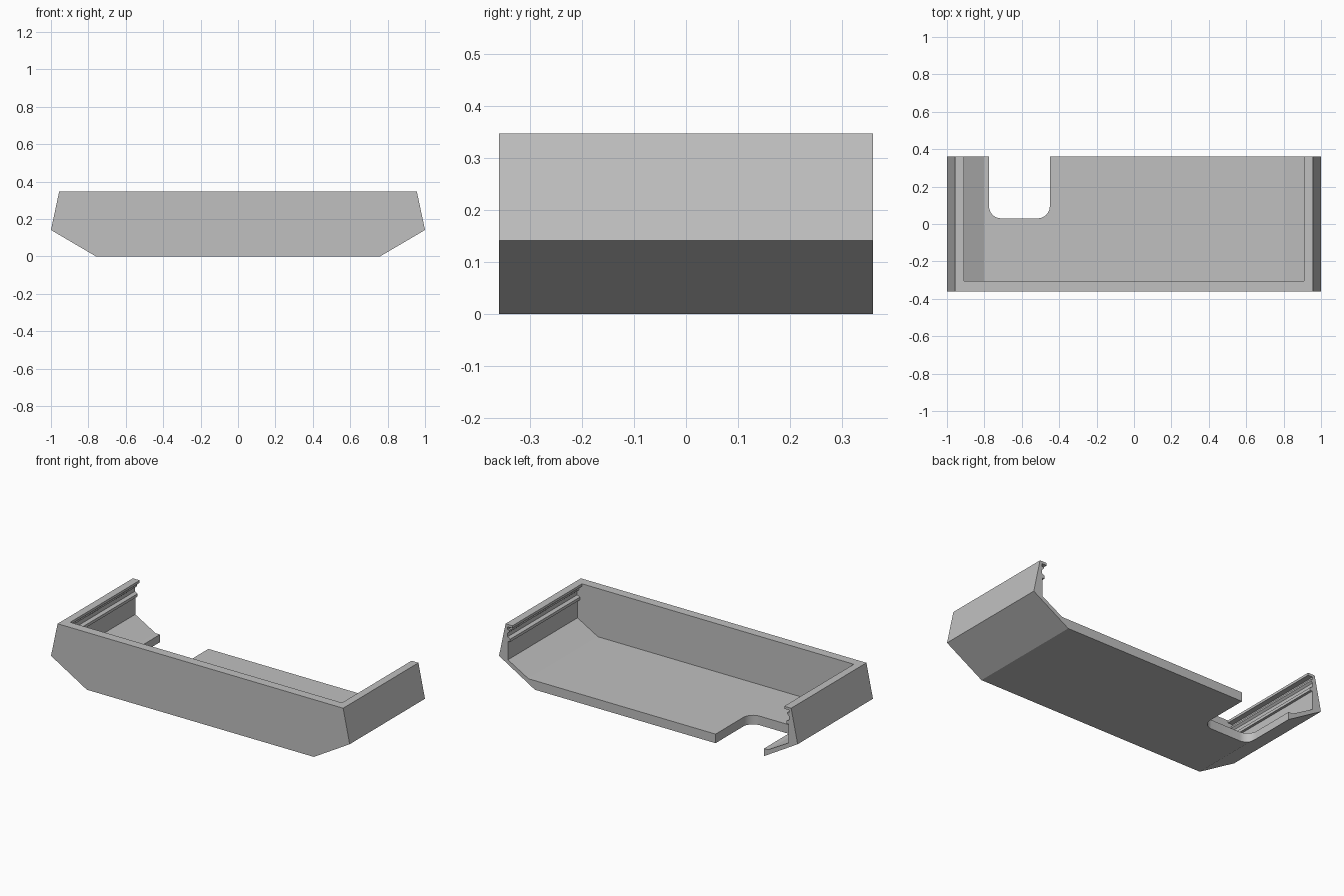
import bpy, bmesh, math
from mathutils import Vector

cube = bpy.data.objects.get("Cube")
if cube:
    bpy.data.objects.remove(cube, do_unlink=True)

grey = bpy.data.materials.new("plain grey")
grey.use_nodes = True
colour = (0.53, 0.53, 0.53, 1)
grey.diffuse_color = colour
grey.node_tree.nodes["Principled BSDF"].inputs["Base Color"].default_value = colour


def prism(name, points, direction):
    """Extrude a closed outline of 3D points along a direction."""
    bm = bmesh.new()
    face = bm.faces.new([bm.verts.new(p) for p in points])
    ext = bmesh.ops.extrude_face_region(bm, geom=[face])
    moved = [v for v in ext["geom"] if isinstance(v, bmesh.types.BMVert)]
    bmesh.ops.translate(bm, verts=moved, vec=Vector(direction))
    bmesh.ops.recalc_face_normals(bm, faces=bm.faces)
    mesh = bpy.data.meshes.new(name)
    bm.to_mesh(mesh)
    bm.free()
    mesh.materials.append(grey)
    obj = bpy.data.objects.new(name, mesh)
    bpy.context.collection.objects.link(obj)
    return obj


def mirrored(half, y):
    """Full section at depth y from its +x half, listed bottom to top."""
    return [(x, y, z) for x, z in half] + [(-x, y, z) for x, z in reversed(half)]


def cut(target, cutter):
    cutter.hide_render = True
    mod = target.modifiers.new("cut", "BOOLEAN")
    mod.operation = "DIFFERENCE"
    mod.solver = "EXACT"
    mod.object = cutter
    bpy.context.view_layer.objects.active = target
    bpy.ops.object.modifier_apply(modifier=mod.name)
    bpy.data.objects.remove(cutter, do_unlink=True)


# Outer body with sloping lower flanks
outer = [(0.76, 0), (1, 0.141), (0.956, 0.347)]
tray = prism("tray", mirrored(outer, -0.36), (0, 0.72, 0))

# Cavity, open at the top and back, leaving a lip and a rail on each side wall
inner = [(0.803, 0.055), (0.94, 0.133), (0.94, 0.245), (0.925, 0.245),
         (0.925, 0.262), (0.942, 0.272), (0.942, 0.295), (0.93, 0.305),
         (0.93, 0.315), (0.942, 0.315), (0.942, 0.332), (0.91, 0.332), (0.91, 0.45)]
cut(tray, prism("cavity_cutter", mirrored(inner, -0.305), (0, 0.8, 0)))

# Rounded notch in the back edge of the floor
left, right, front, r = -0.775, -0.45, 0.03, 0.065
outline = [(right, 0.5, -0.1), (left, 0.5, -0.1)]
for cx, start in ((left + r, math.pi), (right - r, 1.5 * math.pi)):
    for i in range(9):
        a = start + i * math.pi / 16
        outline.append((cx + r * math.cos(a), front + r + r * math.sin(a), -0.1))
cut(tray, prism("notch_cutter", outline, (0, 0, 0.35)))

# Smooth notch corners, crisp edges elsewhere
bpy.ops.object.select_all(action="DESELECT")
tray.select_set(True)
bpy.context.view_layer.objects.active = tray
bpy.ops.object.shade_smooth_by_angle(angle=math.radians(20))
